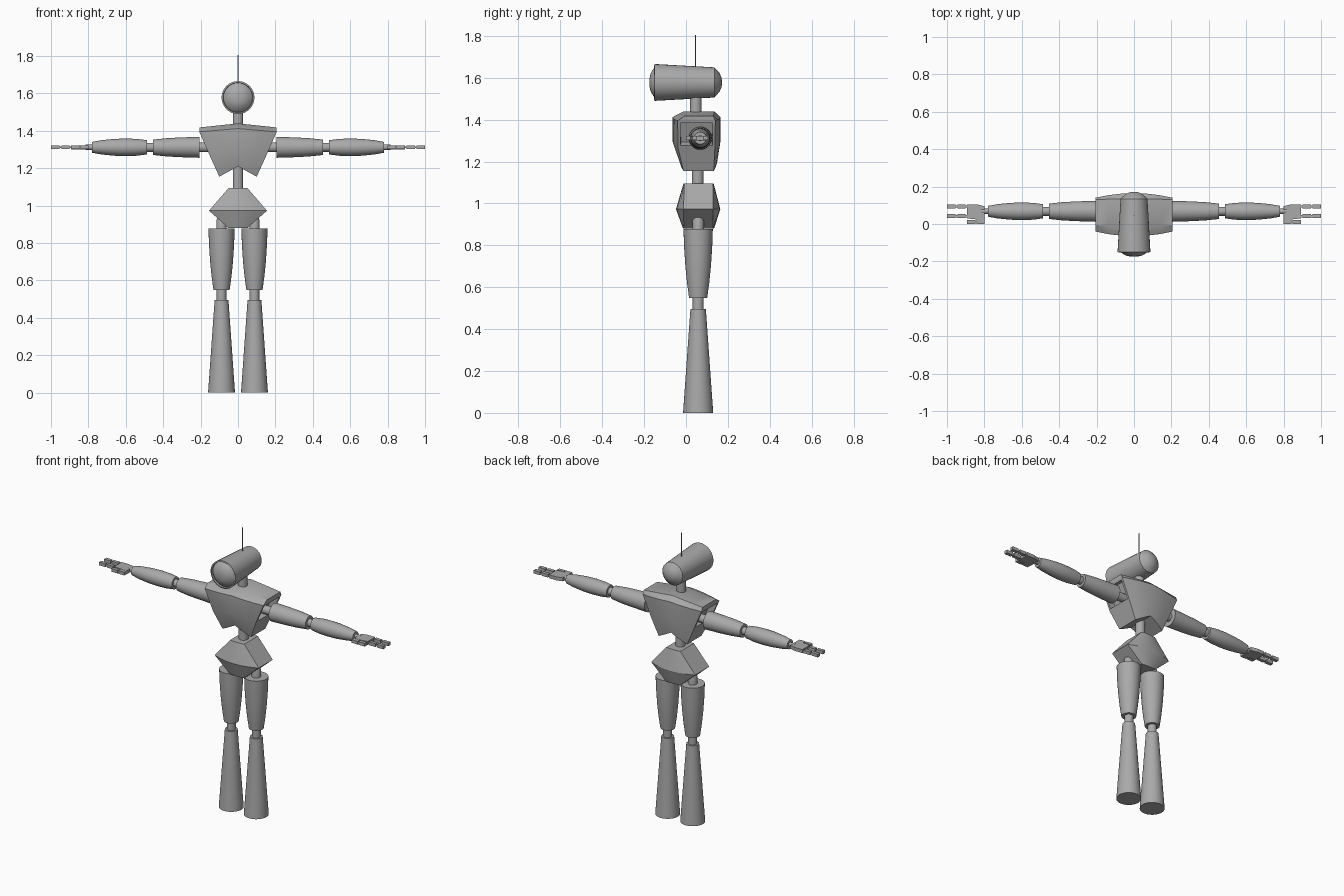
import bpy, bmesh, math

if "Cube" in bpy.data.objects:
    bpy.data.objects.remove(bpy.data.objects["Cube"])

grey = bpy.data.materials.new("matte_grey")
grey.diffuse_color = (0.4, 0.4, 0.4, 1)
grey.use_nodes = True
grey.node_tree.nodes["Principled BSDF"].inputs["Base Color"].default_value = grey.diffuse_color


def finish(name, bm, smooth=True):
    bmesh.ops.remove_doubles(bm, verts=bm.verts, dist=1e-5)
    bmesh.ops.recalc_face_normals(bm, faces=bm.faces)
    me = bpy.data.meshes.new(name)
    bm.to_mesh(me)
    bm.free()
    ob = bpy.data.objects.new(name, me)
    bpy.context.collection.objects.link(ob)
    me.materials.append(grey)
    if smooth:
        bpy.ops.object.select_all(action='DESELECT')
        ob.select_set(True)
        bpy.context.view_layer.objects.active = ob
        bpy.ops.object.shade_smooth_by_angle(angle=math.radians(30))
    return ob


def lathe(name, profile, origin, axis='z', sign=1, n=32):
    """Spin (radius, distance) pairs around an axis and cap the ends."""
    bm = bmesh.new()
    rings = []
    for r, h in profile:
        ring = []
        for i in range(n):
            a = 2 * math.pi * i / n
            c, s = r * math.cos(a), r * math.sin(a)
            p = {'x': (h * sign, c, s), 'y': (c, h, s), 'z': (c, s, h)}[axis]
            ring.append(bm.verts.new([p[k] + origin[k] for k in range(3)]))
        rings.append(ring)
    for a, b in zip(rings, rings[1:]):
        for i in range(n):
            bm.faces.new((a[i], a[(i + 1) % n], b[(i + 1) % n], b[i]))
    for ring, (r, h) in ((rings[0], profile[0]), (rings[-1], profile[-1])):
        if r > 0:
            bm.faces.new(ring)
    return finish(name, bm)


def prism(name, outline, z0, z1):
    """Extrude an xy outline between two heights."""
    bm = bmesh.new()
    lo = [bm.verts.new((x, y, z0)) for x, y in outline]
    hi = [bm.verts.new((x, y, z1)) for x, y in outline]
    bm.faces.new(lo)
    bm.faces.new(hi)
    for i in range(len(lo)):
        j = (i + 1) % len(lo)
        bm.faces.new((lo[i], lo[j], hi[j], hi[i]))
    return finish(name, bm, False)


def shell(name, rings, cols, sockets=None):
    """Loft rings of front points followed by back points; cap with strips."""
    bm = bmesh.new()
    vs = [[bm.verts.new(p) for p in ring] for ring in rings]
    n = 2 * cols
    sides = []
    for k in range(len(vs) - 1):
        for i in range(n):
            j = (i + 1) % n
            f = bm.faces.new((vs[k][i], vs[k][j], vs[k + 1][j], vs[k + 1][i]))
            if k == sockets and i in (cols - 1, n - 1):
                sides.append(f)
    for ring in (vs[0], vs[-1]):
        for i in range(cols - 1):
            bm.faces.new((ring[i], ring[i + 1], ring[n - 2 - i], ring[n - 1 - i]))
    bmesh.ops.recalc_face_normals(bm, faces=bm.faces)
    # Recessed square sockets in the side faces
    if sides:
        bmesh.ops.inset_individual(bm, faces=sides, thickness=0.018)
        bmesh.ops.inset_individual(bm, faces=sides, thickness=0.001, depth=-0.04)
    return finish(name, bm)


# Head with recessed lens and domed back
lathe("head", [(0, 0.172), (0.022, 0.17), (0.045, 0.16), (0.072, 0.135),
               (0.088, -0.15), (0.08, -0.152), (0.078, -0.142), (0.062, -0.158),
               (0.04, -0.17), (0.02, -0.174), (0, -0.175)], (0, 0, 1.578), 'y')
lathe("antenna", [(0.002, 1.64), (0.002, 1.805)], (0, 0.045, 0), n=8)
lathe("neck", [(0.028, 1.40), (0.028, 1.53)], (0, 0.047, 0))
lathe("spine", [(0.028, 1.06), (0.028, 1.26)], (0, 0.056, 0))

# Chest: bevelled top, bowed front and back, notched lower edge
COLS = 7
us = [-1 + 2 * i / (COLS - 1) for i in range(COLS)]


def chest_ring(w, z_mid, z_side, d_mid, d_side, yc):
    def pt(u, s):
        d = d_mid + (d_side - d_mid) * u * u
        return (u * w, yc + s * d, z_mid + (z_side - z_mid) * abs(u))
    return [pt(u, -1) for u in us] + [pt(u, 1) for u in reversed(us)]


shell("chest", [chest_ring(0.207, 1.44, 1.418, 0.073, 0.068, 0.062),
                chest_ring(0.207, 1.412, 1.395, 0.115, 0.09, 0.05),
                chest_ring(0.150, 1.30, 1.265, 0.115, 0.088, 0.05),
                chest_ring(0.100, 1.21, 1.155, 0.09, 0.072, 0.06)], COLS, 1)

# Pelvis: wide middle with narrow top and bottom
shell("pelvis", [chest_ring(0.05, 1.095, 1.095, 0.072, 0.068, 0.06),
                 chest_ring(0.155, 0.973, 0.973, 0.106, 0.07, 0.058),
                 chest_ring(0.05, 0.88, 0.88, 0.074, 0.07, 0.06)], COLS)

for s, side in ((-1, "left"), (1, "right")):
    # Leg
    leg = (s * 0.088, 0.058, 0)
    lathe(side + "_hip_joint", [(0.027, 0.86), (0.027, 0.922), (0.022, 0.937),
                                (0.012, 0.945), (0, 0.947)], leg)
    lathe(side + "_thigh", [(0.07, 0.877), (0.067, 0.79), (0.061, 0.70),
                            (0.053, 0.62), (0.043, 0.548)], leg)
    lathe(side + "_knee", [(0.026, 0.48), (0.026, 0.56)], leg)
    lathe(side + "_shin", [(0.037, 0.495), (0.072, 0)], leg)

    # Arm
    arm = (0, 0.068, 1.312)
    lathe(side + "_shoulder", [(0.026, 0.10), (0.026, 0.22)], arm, 'x', s)
    lathe(side + "_upper_arm", [(0.056, 0.207), (0.053, 0.30), (0.049, 0.38),
                                (0.041, 0.455)], arm, 'x', s)
    lathe(side + "_elbow", [(0.024, 0.44), (0.024, 0.50)], arm, 'x', s)
    lathe(side + "_forearm", [(0.038, 0.487), (0.045, 0.54), (0.047, 0.60),
                              (0.045, 0.66), (0.038, 0.73), (0.029, 0.78)], arm, 'x', s)
    lathe(side + "_wrist", [(0.014, 0.77), (0.014, 0.815)], arm, 'x', s)

    # Hand: palm with thumb stub, jointed thumb and two jointed fingers
    def slab(part, x0, x1, y0, y1, t=0.01):
        prism(side + "_" + part, [(s * x0, y0), (s * x1, y0), (s * x1, y1), (s * x0, y1)],
              1.312 - t, 1.312 + t)
    prism(side + "_palm", [(s * x, y) for x, y in
                           ((0.80, 0.02), (0.892, 0.03), (0.892, 0.105), (0.84, 0.105),
                            (0.80, 0.095))], 1.301, 1.323)
    slab("thumb_base", 0.80, 0.842, 0.0, 0.03)
    slab("thumb_joint", 0.84, 0.85, 0.006, 0.016, 0.005)
    slab("thumb_tip", 0.848, 0.892, 0.0, 0.021)
    for k, y in enumerate((0.042, 0.093)):
        name = "finger_%d" % (k + 1)
        slab(name + "_core", 0.885, 0.96, y - 0.006, y + 0.006, 0.005)
        slab(name + "_base", 0.90, 0.945, y - 0.011, y + 0.011)
        slab(name + "_tip", 0.955, 1.0, y - 0.011, y + 0.011)
